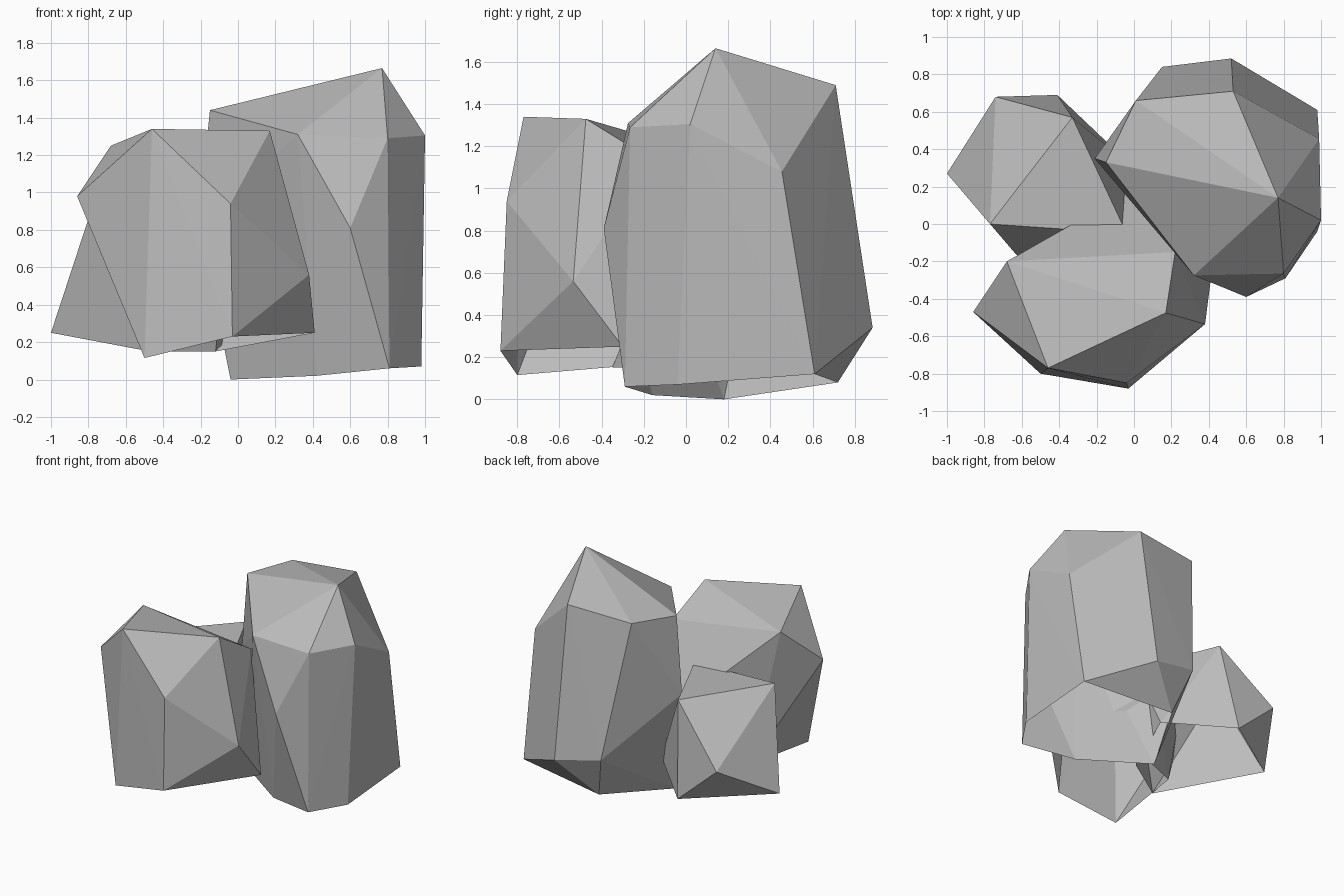
import bpy
import bmesh

cube = bpy.data.objects.get("Cube")
if cube:
    bpy.data.objects.remove(cube, do_unlink=True)

# One plain stone grey
stone = bpy.data.materials.new("stone grey")
stone.use_nodes = True
grey = (0.5, 0.5, 0.5, 1)
stone.diffuse_color = grey
bsdf = stone.node_tree.nodes["Principled BSDF"]
bsdf.inputs["Base Color"].default_value = grey
bsdf.inputs["Roughness"].default_value = 0.9


def make_rock(name, *rings):
    """Wrap a faceted boulder shell around rings of corner points, open underneath."""
    bm = bmesh.new()
    for ring in rings:
        for corner in ring:
            bm.verts.new(corner)
    hull = bmesh.ops.convex_hull(bm, input=bm.verts[:])
    spare = set(hull["geom_interior"]) | set(hull["geom_unused"])
    bmesh.ops.delete(bm, geom=[g for g in spare if isinstance(g, bmesh.types.BMVert)],
                     context='VERTS')
    bmesh.ops.recalc_face_normals(bm, faces=bm.faces[:])
    # Open the flat underside
    under = [f for f in bm.faces if f.normal.z < -0.85]
    bmesh.ops.delete(bm, geom=under, context='FACES')
    mesh = bpy.data.meshes.new(name)
    bm.to_mesh(mesh)
    bm.free()
    mesh.materials.append(stone)
    rock = bpy.data.objects.new(name, mesh)
    bpy.context.collection.objects.link(rock)


# Tall boulder: peak and shoulders, waist, base
make_rock(
    "tall_rock",
    [(.77, .14, 1.665), (.32, -.275, 1.31), (-.15, .33, 1.44), (.01, .66, 1.46),
     (.53, .71, 1.49), (.99, .455, 1.08), (1, .02, 1.305), (.8, -.265, 1.29)],
    [(.6, -.39, .81), (-.21, .35, .85)],
    [(.81, -.29, .06), (.98, -.04, .07), (.98, .61, .12), (.52, .885, .34),
     (.15, .84, .42), (.25, .72, .08), (-.04, .18, 0), (.42, -.16, .02)],
)

# Broad front boulder: top, waist, base
make_rock(
    "front_rock",
    [(-.46, -.77, 1.34), (.17, -.475, 1.33), (-.68, -.2, 1.25), (.22, -.15, 1.13)],
    [(-.04, -.85, .94), (-.86, -.47, .98), (.38, -.535, .56), (-.03, .17, .62)],
    [(-.5, -.8, .115), (-.03, -.88, .23), (.41, -.3, .25), (-.45, -.15, .17),
     (-.12, 0, .15)],
)

# Low boulder at the back: top, then lower corners
make_rock(
    "low_rock",
    [(-.33, .57, .92), (-.77, 0, .95), (-.04, -.05, .9)],
    [(-.74, .68, .505), (-1, .27, .25), (-.41, .69, .21), (0, .3, .28),
     (-.47, -.35, .15), (-.12, -.12, .15)],
)
